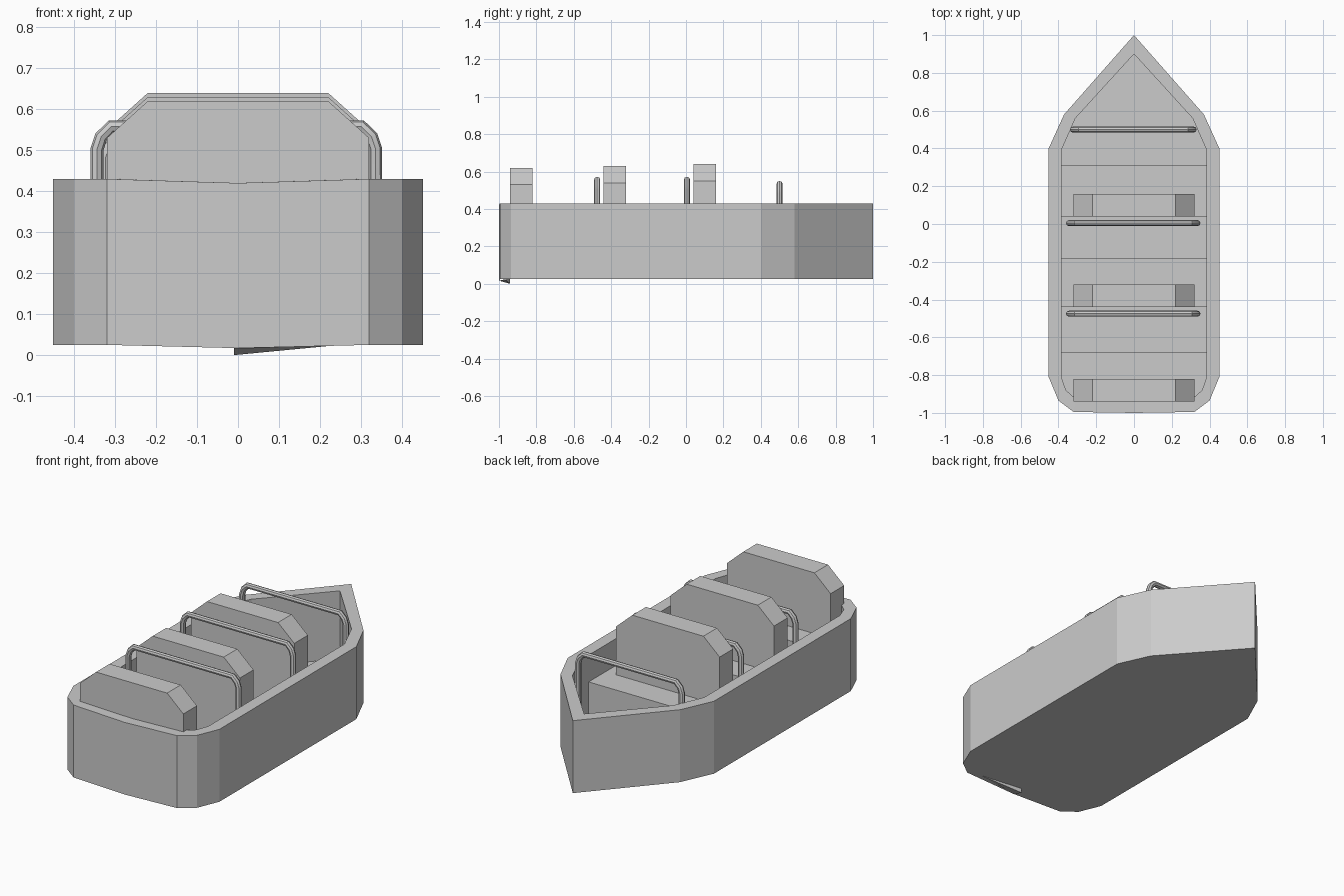
import bpy, bmesh

if "Cube" in bpy.data.objects:
    bpy.data.objects.remove(bpy.data.objects["Cube"])


def make_object(name, bm):
    bmesh.ops.recalc_face_normals(bm, faces=bm.faces)
    mesh = bpy.data.meshes.new(name)
    bm.to_mesh(mesh)
    bm.free()
    obj = bpy.data.objects.new(name, mesh)
    bpy.context.collection.objects.link(obj)
    return obj


def mirrored(half):
    """Closed outline from a bow-to-stern half whose ends lie on the centre line."""
    return half + [(-x, y) for x, y in half[-2:0:-1]]


def prism(name, profile, y0, y1):
    """Extrude an x-z profile along y."""
    bm = bmesh.new()
    face = bm.faces.new([bm.verts.new((x, y0, z)) for x, z in profile])
    ext = bmesh.ops.extrude_face_region(bm, geom=[face])["geom"]
    verts = [v for v in ext if isinstance(v, bmesh.types.BMVert)]
    bmesh.ops.translate(bm, verts=verts, vec=(0, y1 - y0, 0))
    return make_object(name, bm)


# Hull: open tub with pointed bow, rim and inner floor
RIM, BOTTOM, FLOOR, BENCH = 0.43, 0.025, 0.05, 0.28
outer = mirrored([(0, 1), (0.37, 0.58), (0.452, 0.40), (0.452, -0.81),
                  (0.40, -0.935), (0.32, -0.995), (0, -1)])
inner = mirrored([(0, 0.90), (0.31, 0.56), (0.385, 0.39), (0.385, -0.81),
                  (0.36, -0.88), (0.31, -0.925), (0, -0.94)])
bm = bmesh.new()


def ring(points, z, dip=0.0):
    # the middle of the stern sags slightly
    return [bm.verts.new((x, y, z - (dip if x == 0 and y < 0 else 0)))
            for x, y in points]


rings = [ring(outer, BOTTOM, 0.008), ring(outer, RIM, 0.01),
         ring(inner, RIM, 0.01), ring(inner, FLOOR)]
n = len(outer)
for a, b in zip(rings, rings[1:]):
    for i in range(n):
        j = (i + 1) % n
        bm.faces.new((a[i], a[j], b[j], b[i]))
bm.faces.new(rings[0])
bm.faces.new(rings[-1])
make_object("hull", bm)

# Small wedge-shaped skid under the stern
bm = bmesh.new()
v = [bm.verts.new(p) for p in ((-0.01, -1, 0.017), (-0.01, -0.94, 0.0),
                               (0.24, -0.97, 0.024), (-0.01, -0.94, 0.026))]
for f in ((0, 1, 2), (0, 1, 3), (1, 2, 3), (0, 2, 3)):
    bm.faces.new([v[i] for i in f])
make_object("stern_skid", bm)

# Three rows of benches with chamfered backrests
rows = [("front", 0.04, 0.64), ("middle", -0.44, 0.63), ("rear", -0.94, 0.62)]
for label, y, top in rows:
    prism(label + "_bench", [(-0.387, FLOOR), (0.387, FLOOR),
                             (0.387, BENCH), (-0.387, BENCH)],
          max(y, -0.92), y + 0.27 if label == "front" else y + 0.26)
    prism(label + "_backrest", [(-0.32, BENCH), (0.32, BENCH), (0.32, top - 0.09),
                                (0.22, top), (-0.22, top), (-0.32, top - 0.09)],
          y, y + 0.12)

# Grab bars: bent tubes standing ahead of each row
for label, y, w, top in (("front", 0.50, 0.32, 0.535),
                         ("middle", 0.005, 0.34, 0.558),
                         ("rear", -0.475, 0.34, 0.558)):
    path = [(-w, FLOOR), (-w, top - 0.055), (-w + 0.01, top - 0.025),
            (-w + 0.035, top)]
    path += [(-x, z) for x, z in reversed(path)]
    curve = bpy.data.curves.new(label + "_grab_bar", 'CURVE')
    curve.dimensions = '3D'
    curve.bevel_depth = 0.016
    curve.bevel_resolution = 2
    curve.use_fill_caps = True
    spline = curve.splines.new('POLY')
    spline.points.add(len(path) - 1)
    for p, (x, z) in zip(spline.points, path):
        p.co = (x - 0.004, y, z, 1)
    bar = bpy.data.objects.new(label + "_grab_bar", curve)
    bpy.context.collection.objects.link(bar)
    bpy.ops.object.select_all(action='DESELECT')
    bar.select_set(True)
    bpy.context.view_layer.objects.active = bar
    bpy.ops.object.convert(target='MESH')
    bpy.ops.object.shade_smooth_by_angle()
